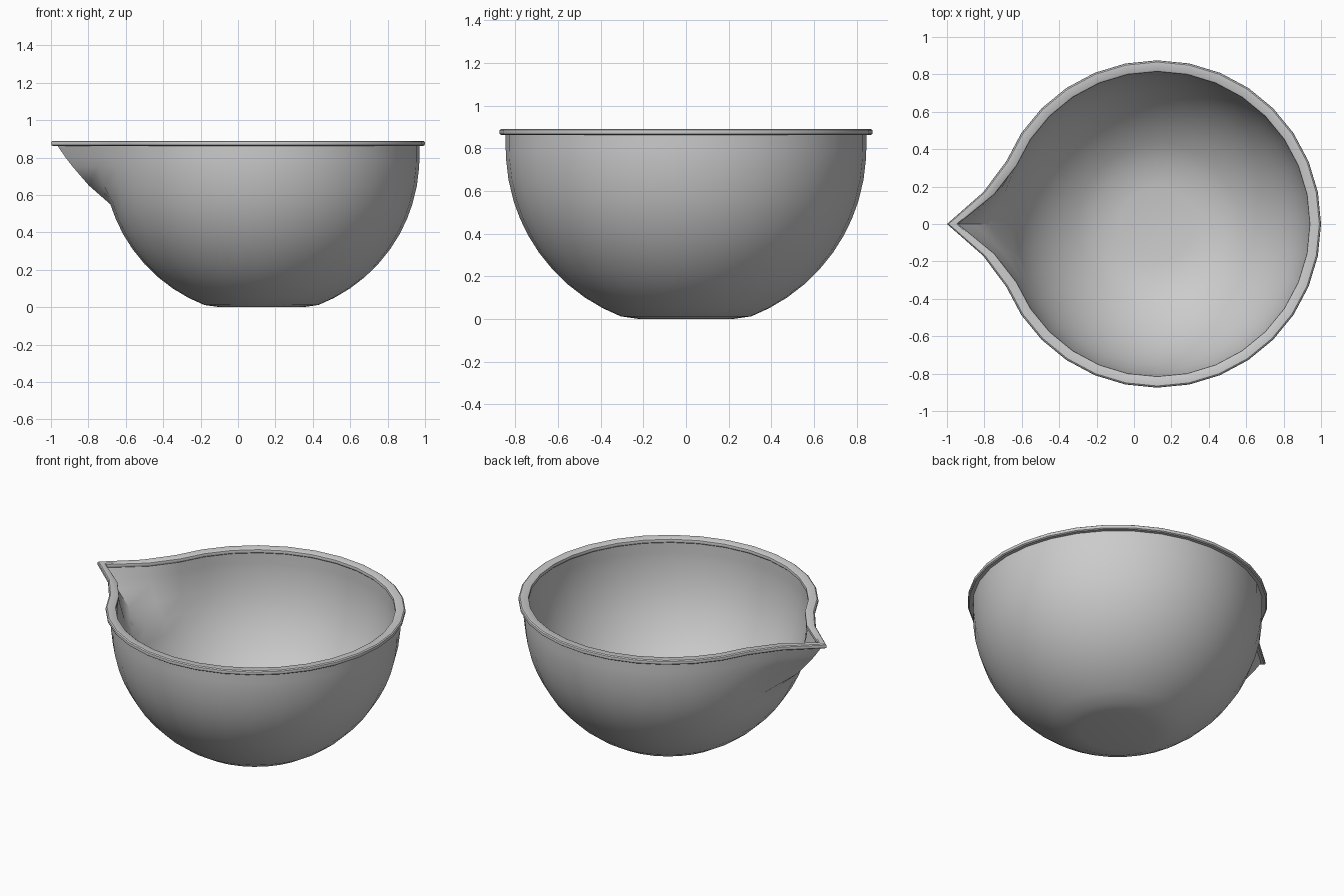
import bpy, bmesh, math

if "Cube" in bpy.data.objects:
    bpy.data.objects.remove(bpy.data.objects["Cube"])

SEG = 32
CX = 0.125           # bowl axis; the spout points to -x


def lerp_table(z, table):
    for (z0, d0), (z1, d1) in zip(table, table[1:]):
        if z <= z1:
            return d0 + (d1 - d0) * max(0, z - z0) / (z1 - z0)
    return table[-1][1]


def spout_pull(k, z):
    """How far a profile point is drawn out to -x near the spout."""
    d = lerp_table(z, [(0.55, 0.0), (0.65, 0.09), (0.865, 0.25)])
    k = min(k, SEG - k)
    return d * {0: 1.0, 1: 0.29}.get(k, 0.0)


def revolve(name, profile, closed):
    """Revolve (r, z) points around the bowl axis, pulling out the spout."""
    bm = bmesh.new()
    rings = []
    for r, z in profile:
        ring = []
        for k in range(SEG):
            a = math.pi + math.tau * k / SEG
            ring.append(bm.verts.new((CX + r * math.cos(a) - spout_pull(k, z), r * math.sin(a), z)))
        rings.append(ring)
    pairs = list(zip(rings, rings[1:]))
    if closed:
        pairs.append((rings[-1], rings[0]))
    for a, b in pairs:
        for k in range(SEG):
            j = (k + 1) % SEG
            bm.faces.new((a[k], a[j], b[j], b[k]))
    if not closed:
        bm.faces.new(rings[0])
        bm.faces.new(rings[-1])
    bmesh.ops.recalc_face_normals(bm, faces=bm.faces)
    me = bpy.data.meshes.new(name)
    bm.to_mesh(me)
    bm.free()
    ob = bpy.data.objects.new(name, me)
    bpy.context.collection.objects.link(ob)
    bpy.ops.object.select_all(action='DESELECT')
    ob.select_set(True)
    bpy.context.view_layer.objects.active = ob
    bpy.ops.object.shade_smooth_by_angle(angle=math.radians(35))
    return ob


# Bowl: hemispherical wall with a small flat foot, outside then inside
heights = [0.012, 0.05, 0.1, 0.16, 0.23, 0.31, 0.39, 0.47, 0.55, 0.65, 0.75, 0.80, 0.87]


def sphere_r(radius, z):
    return math.sqrt(radius ** 2 - min(0, z - 0.8) ** 2)


outer = [(0.22, 0.0)] + [(sphere_r(0.845, z), z) for z in heights]
inner = [(sphere_r(0.822, z), z) for z in reversed(heights) if z > 0.03] + [(0.2, 0.025)]
revolve("bowl", outer + inner, False)

# Rim: rounded flat band following the spout outline
rim = [(0.82, 0.862), (0.866, 0.862), (0.873, 0.867), (0.875, 0.876), (0.873, 0.885),
       (0.866, 0.89), (0.824, 0.89), (0.816, 0.885), (0.814, 0.876), (0.815, 0.867)]
revolve("rim", rim, True)
